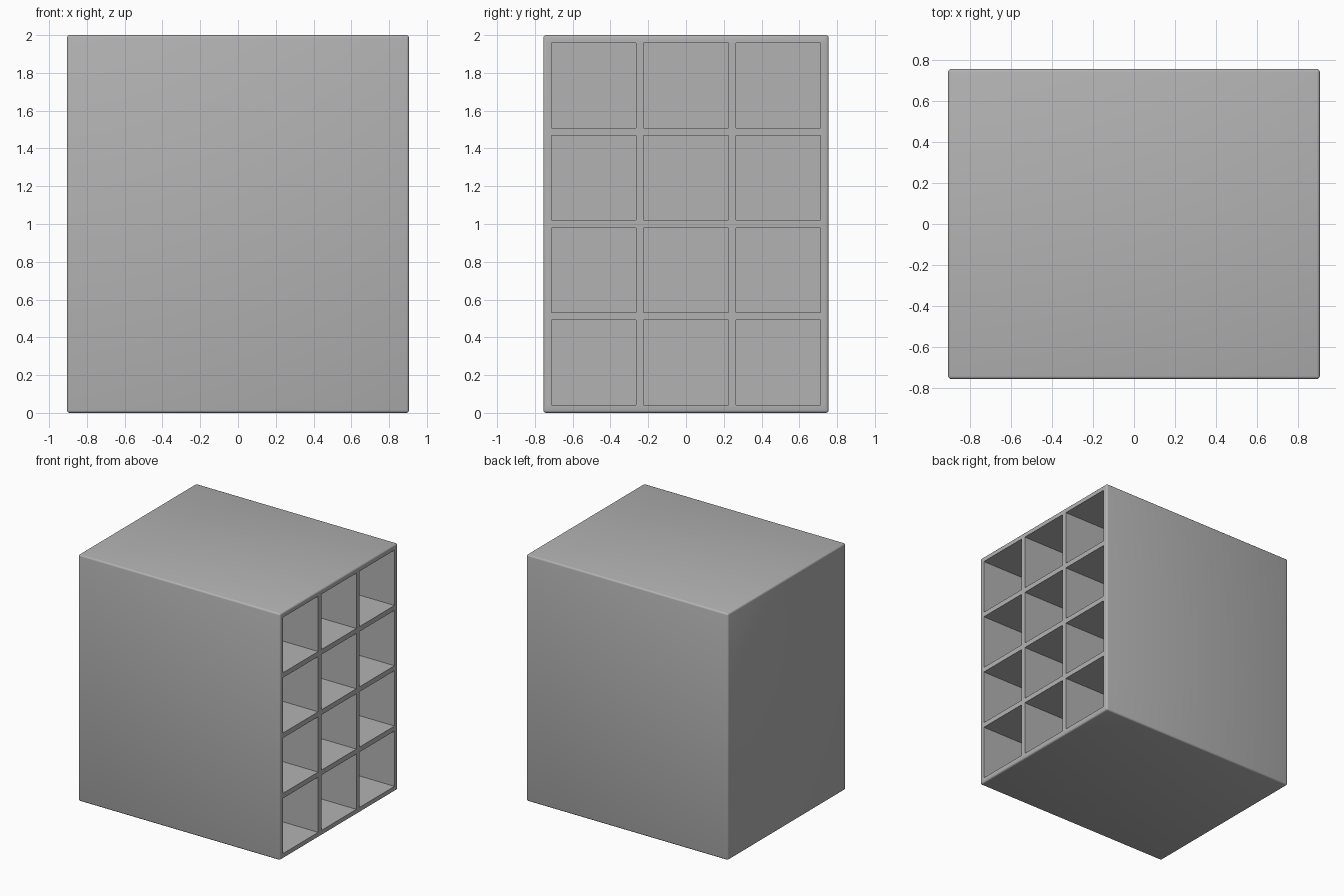
import bpy
import bmesh
from mathutils import Vector

cube = bpy.data.objects.get("Cube")
if cube:
    bpy.data.objects.remove(cube, do_unlink=True)

WIDTH, DEPTH, HEIGHT = 1.81, 1.51, 2.0
CELL, PITCH = 0.448, 0.489
BACK = 0.04
COLUMNS, ROWS = 3, 4

grey = bpy.data.materials.new("light grey")
grey.use_nodes = True
colour = (0.45, 0.45, 0.45, 1)
grey.diffuse_color = colour
grey.node_tree.nodes["Principled BSDF"].inputs["Base Color"].default_value = colour


def spans(count, middle):
    """Start and end of each opening along one axis."""
    centres = [middle + (i - (count - 1) / 2) * PITCH for i in range(count)]
    return [(c - CELL / 2, c + CELL / 2) for c in centres]


def open_face(bm):
    """Faces lying on the open side."""
    return [f for f in bm.faces if f.normal.x > 0.999]


# Cabinet body with softly rounded outer edges
bm = bmesh.new()
bmesh.ops.create_cube(bm, size=1)
bmesh.ops.scale(bm, vec=(WIDTH, DEPTH, HEIGHT), verts=bm.verts)
bmesh.ops.translate(bm, vec=(0, 0, HEIGHT / 2), verts=bm.verts)
bmesh.ops.bevel(bm, geom=bm.edges[:], offset=0.014, segments=3,
                profile=0.5, affect='EDGES')
bm.normal_update()

# Divide the open side into a lattice
column_spans, row_spans = spans(COLUMNS, 0), spans(ROWS, HEIGHT / 2)
for axis, ranges in ((Vector((0, 1, 0)), column_spans),
                     (Vector((0, 0, 1)), row_spans)):
    for position in (p for pair in ranges for p in pair):
        faces = open_face(bm)
        edges = {e for f in faces for e in f.edges}
        verts = {v for f in faces for v in f.verts}
        bmesh.ops.bisect_plane(bm, geom=faces + list(edges) + list(verts),
                               plane_co=axis * position, plane_no=axis)
        bm.normal_update()


def inside(value, ranges):
    return any(low < value < high for low, high in ranges)


# Sink each opening to the back panel, leaving sharp shelf edges
cells = []
for face in open_face(bm):
    centre = face.calc_center_median()
    if inside(centre.y, column_spans) and inside(centre.z, row_spans):
        cells.append(face)
sunk = bmesh.ops.extrude_discrete_faces(bm, faces=cells)["faces"]
bmesh.ops.translate(bm, vec=(BACK - WIDTH, 0, 0),
                    verts=list({v for f in sunk for v in f.verts}))
bmesh.ops.recalc_face_normals(bm, faces=bm.faces)

mesh = bpy.data.meshes.new("pigeonhole_cabinet")
bm.to_mesh(mesh)
bm.free()
mesh.materials.append(grey)
cabinet = bpy.data.objects.new("pigeonhole_cabinet", mesh)
bpy.context.collection.objects.link(cabinet)

bpy.context.view_layer.objects.active = cabinet
cabinet.select_set(True)
bpy.ops.object.shade_smooth_by_angle(angle=0.6)
